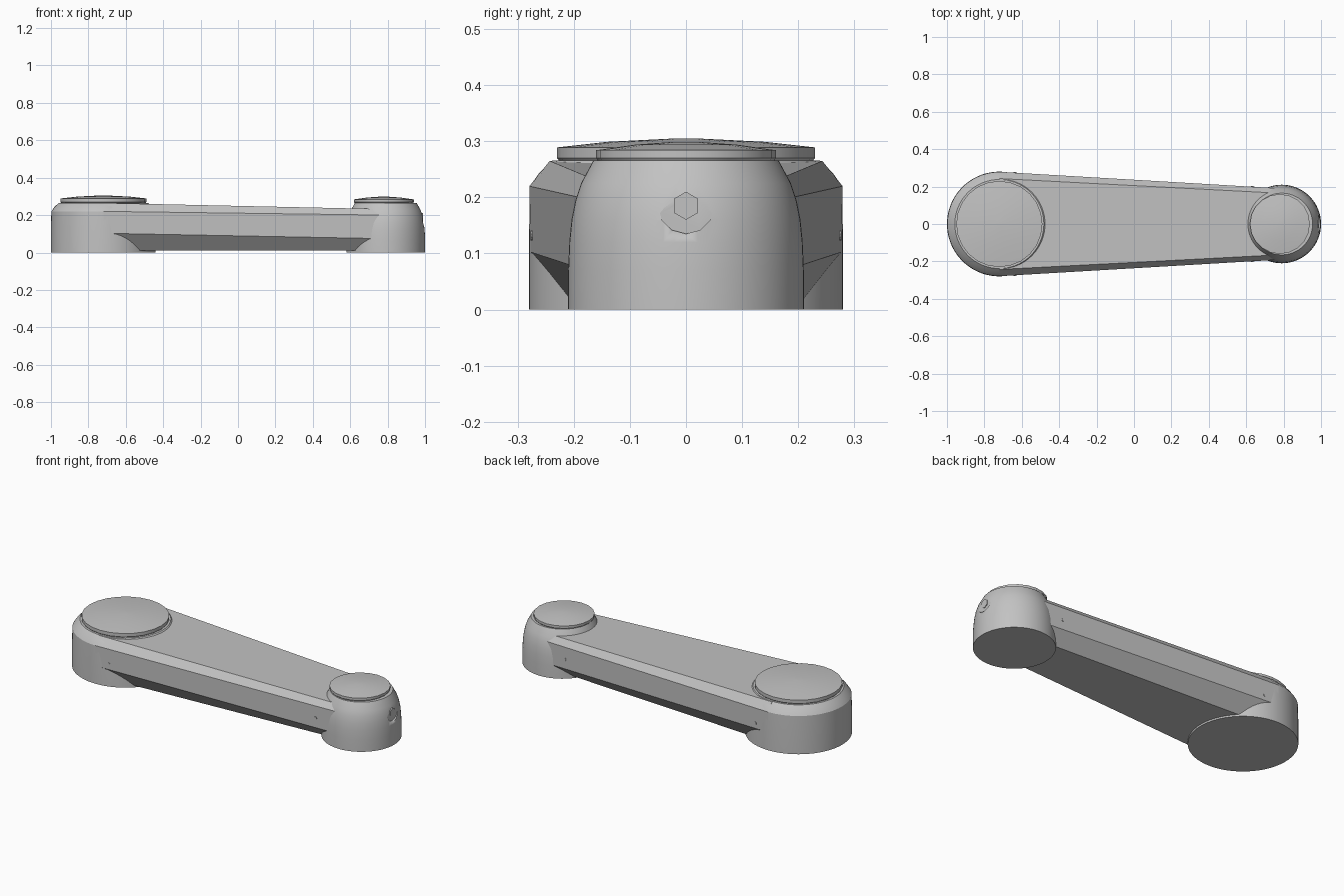
import bpy, bmesh, math
from mathutils import Vector, Matrix

cube = bpy.data.objects.get("Cube")
if cube:
    bpy.data.objects.remove(cube, do_unlink=True)

grey = bpy.data.materials.new("cast_grey")
grey.use_nodes = True
colour = (0.54, 0.54, 0.54, 1)
grey.diffuse_color = colour
grey.node_tree.nodes["Principled BSDF"].inputs["Base Color"].default_value = colour

BIG_X, SMALL_X = -0.72, 0.79


def finish(bm, name, angle=30):
    bmesh.ops.recalc_face_normals(bm, faces=bm.faces)
    mesh = bpy.data.meshes.new(name)
    bm.to_mesh(mesh)
    bm.free()
    mesh.materials.append(grey)
    obj = bpy.data.objects.new(name, mesh)
    bpy.context.collection.objects.link(obj)
    bpy.ops.object.select_all(action='DESELECT')
    obj.select_set(True)
    bpy.context.view_layer.objects.active = obj
    bpy.ops.object.shade_smooth_by_angle(angle=math.radians(angle))
    return obj


def loft(bm, rings):
    """Join closed rings of points and cap both ends."""
    rings = [[bm.verts.new(p) for p in ring] for ring in rings]
    n = len(rings[0])
    for a, b in zip(rings, rings[1:]):
        for i in range(n):
            j = (i + 1) % n
            bm.faces.new((a[i], a[j], b[j], b[i]))
    bm.faces.new(rings[0])
    bm.faces.new(rings[-1])


def lathe(name, x, profile, sides):
    bm = bmesh.new()
    loft(bm, [[(x + r * math.cos(math.tau * i / sides),
                r * math.sin(math.tau * i / sides), z) for i in range(sides)]
              for r, z in profile])
    return finish(bm, name)


def peg(name, centre, direction, radius, depth, sides):
    bm = bmesh.new()
    turn = Vector(direction).to_track_quat('Z', 'Y').to_matrix().to_4x4()
    bmesh.ops.create_cone(bm, cap_ends=True, segments=sides, radius1=radius,
                          radius2=radius, depth=depth,
                          matrix=Matrix.Translation(centre) @ turn)
    return finish(bm, name)


# Joint hubs
lathe("large_hub", BIG_X,
      [(0.28, 0), (0.28, 0.12), (0.278, 0.22), (0.262, 0.243), (0.238, 0.266)], 72)
small_hub = lathe("small_hub", SMALL_X,
                  [(0.21, 0), (0.21, 0.07), (0.208, 0.12), (0.204, 0.16),
                   (0.197, 0.195), (0.187, 0.225), (0.165, 0.266)], 64)

# Domed hub covers
lathe("large_cover", BIG_X,
      [(0.222, 0.26), (0.23, 0.27), (0.23, 0.289), (0.14, 0.299), (0.02, 0.305)], 24)
lathe("small_cover", SMALL_X - 0.01,
      [(0.153, 0.26), (0.16, 0.27), (0.16, 0.284), (0.09, 0.294), (0.02, 0.299)], 20)


# Tapered arm with chamfered top edges and undercut lower sides
def section(x, half, top, shoulder, waist, inset):
    right = [(half - 0.068, 0.01), (half, waist), (half, shoulder), (half - inset, top)]
    return [(x, y, z) for y, z in right] + [(x, -y, z) for y, z in reversed(right)]


bm = bmesh.new()
loft(bm, [section(BIG_X, 0.279, 0.265, 0.22, 0.103, 0.036),
          section(SMALL_X, 0.19, 0.232, 0.2, 0.074, 0.026)])
finish(bm, "arm_body", 10)

# Side screws
for side, label in ((-1, "front"), (1, "back")):
    for x, end in ((-0.635, "large"), (0.635, "small")):
        t = (x - BIG_X) / (SMALL_X - BIG_X)
        half = 0.279 + (0.19 - 0.279) * t
        peg(f"{label}_{end}_screw", (x, side * half, 0.132),
            (0.059, side, 0), 0.009, 0.006, 10)

# Counterbored socket on the end of the small hub
cutter = peg("socket_cutter", (1.026, 0, 0.185), (1, 0, 0), 0.05, 0.08, 12)
cutter.hide_render = True
cutter.hide_viewport = True
cut = small_hub.modifiers.new("socket", 'BOOLEAN')
cut.operation = 'DIFFERENCE'
cut.solver = 'EXACT'
cut.object = cutter
peg("socket_plug", (0.982, 0, 0.185), (1, 0, 0), 0.025, 0.016, 6)
